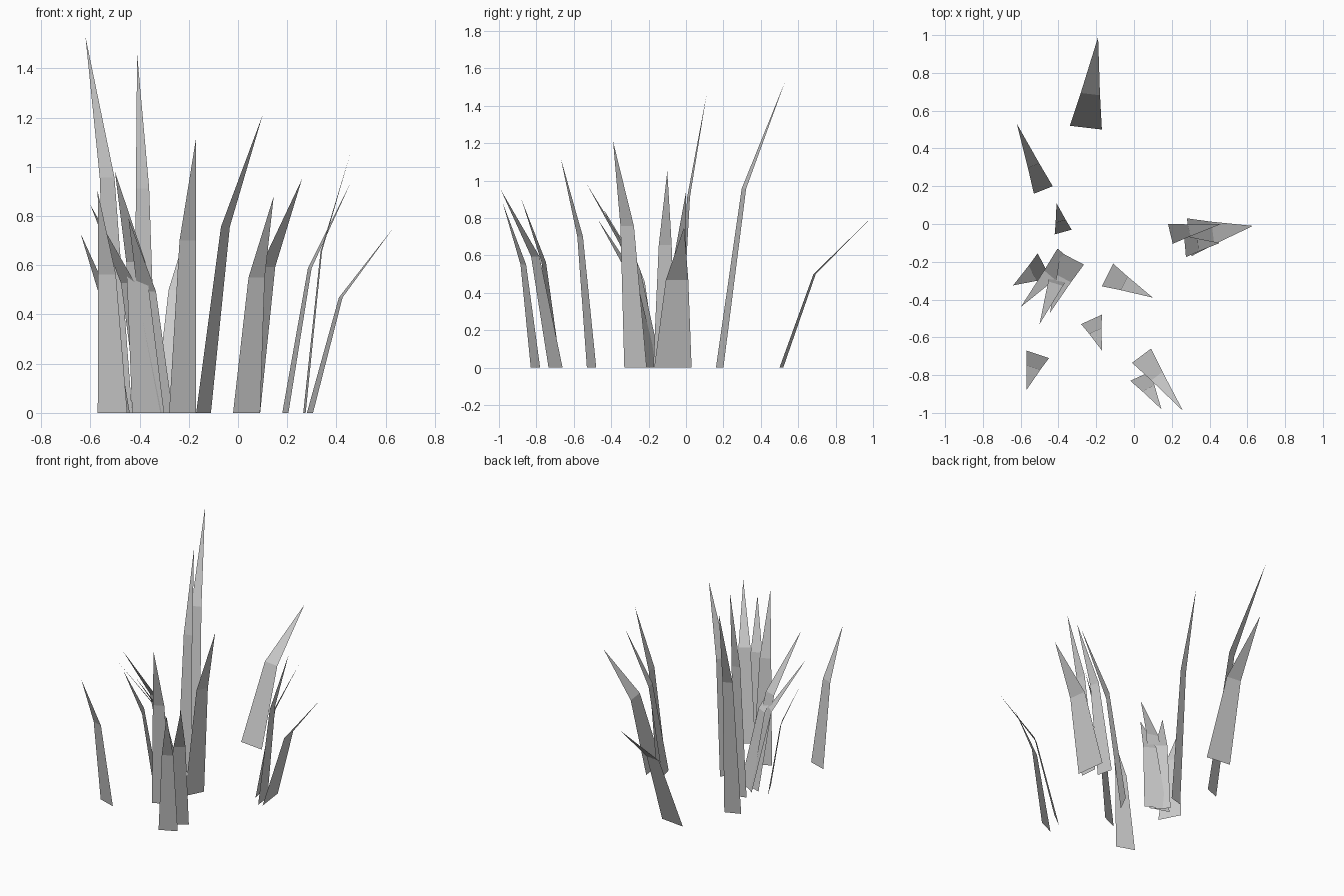
import bpy
import bmesh
from mathutils import Vector

if "Cube" in bpy.data.objects:
    bpy.data.objects.remove(bpy.data.objects["Cube"], do_unlink=True)

# One plain grey for every blade
grey = bpy.data.materials.new("plain_grey")
grey.use_nodes = True
grey_value = (0.6, 0.6, 0.6, 1)
grey.diffuse_color = grey_value
grey.node_tree.nodes["Principled BSDF"].inputs["Base Color"].default_value = grey_value

BEND_HEIGHT = 0.625   # height of the fold, as a share of the tip height
BEND_LEAN = 0.37      # how far the fold has leaned towards the tip
BEND_WIDTH = 0.6      # width of the fold, as a share of the base width


def grass_blade(name, base_start, base_end, tip):
    """A flat blade: a tapering lower quad, folded into a pointed triangle."""
    start, end, point = (Vector(base_start).to_3d(),
                         Vector(base_end).to_3d(), Vector(tip))
    centre = (start + end) / 2
    half_width = (end - start) / 2 * BEND_WIDTH
    fold = centre.lerp(point, BEND_LEAN)
    fold.z = point.z * BEND_HEIGHT

    bm = bmesh.new()
    a, b, c, d, e = [bm.verts.new(p) for p in
                     (start, end, fold + half_width, fold - half_width, point)]
    faces = [bm.faces.new((a, b, c, d)), bm.faces.new((d, c, e))]
    # Turn the upper side of the leaning blade outwards
    bm.normal_update()
    if faces[0].normal.z < 0:
        bmesh.ops.reverse_faces(bm, faces=faces)

    mesh = bpy.data.meshes.new(name)
    bm.to_mesh(mesh)
    bm.free()
    mesh.materials.append(grey)
    blade = bpy.data.objects.new(name, mesh)
    bpy.context.collection.objects.link(blade)
    return blade


# Tall blades leaning to the back
grass_blade("back_blade", (-.34, .52), (-.17, .50), (-.19, .99, .80))
grass_blade("tallest_blade", (-.53, .16), (-.43, .20), (-.62, .53, 1.53))
grass_blade("second_tall_blade", (-.42, -.055), (-.33, -.03), (-.41, .11, 1.46))

# Single blades in the middle and front
grass_blade("middle_blade", (-.17, -.33), (-.11, -.21), (.10, -.39, 1.21))
grass_blade("front_middle_blade", (-.28, -.53), (-.17, -.48), (-.17, -.67, 1.12))
grass_blade("front_right_blade", (-.57, -.67), (-.45, -.71), (-.57, -.88, .90))

# Front pair
grass_blade("front_pair_long", (-.01, -.735), (.09, -.66), (.26, -.99, .95))
grass_blade("front_pair_short", (-.02, -.83), (.09, -.78), (.145, -.98, .88))

# Left cluster
grass_blade("left_wide_blade", (.28, .03), (.305, -.17), (.63, -.01, .75))
grass_blade("left_inner_blade", (.18, 0), (.205, -.105), (.46, 0, .94))
grass_blade("left_upright_blade", (.265, -.06), (.275, -.175), (.455, -.10, 1.05))

# Right cluster
grass_blade("right_outer_blade", (-.51, -.155), (-.44, -.29), (-.64, -.325, .73))
grass_blade("right_leaning_blade", (-.405, -.13), (-.31, -.21), (-.60, -.44, .845))
grass_blade("right_upright_blade", (-.43, -.17), (-.30, -.21), (-.50, -.53, .98))
grass_blade("right_short_blade", (-.39, -.15), (-.265, -.215), (-.445, -.47, .79))
